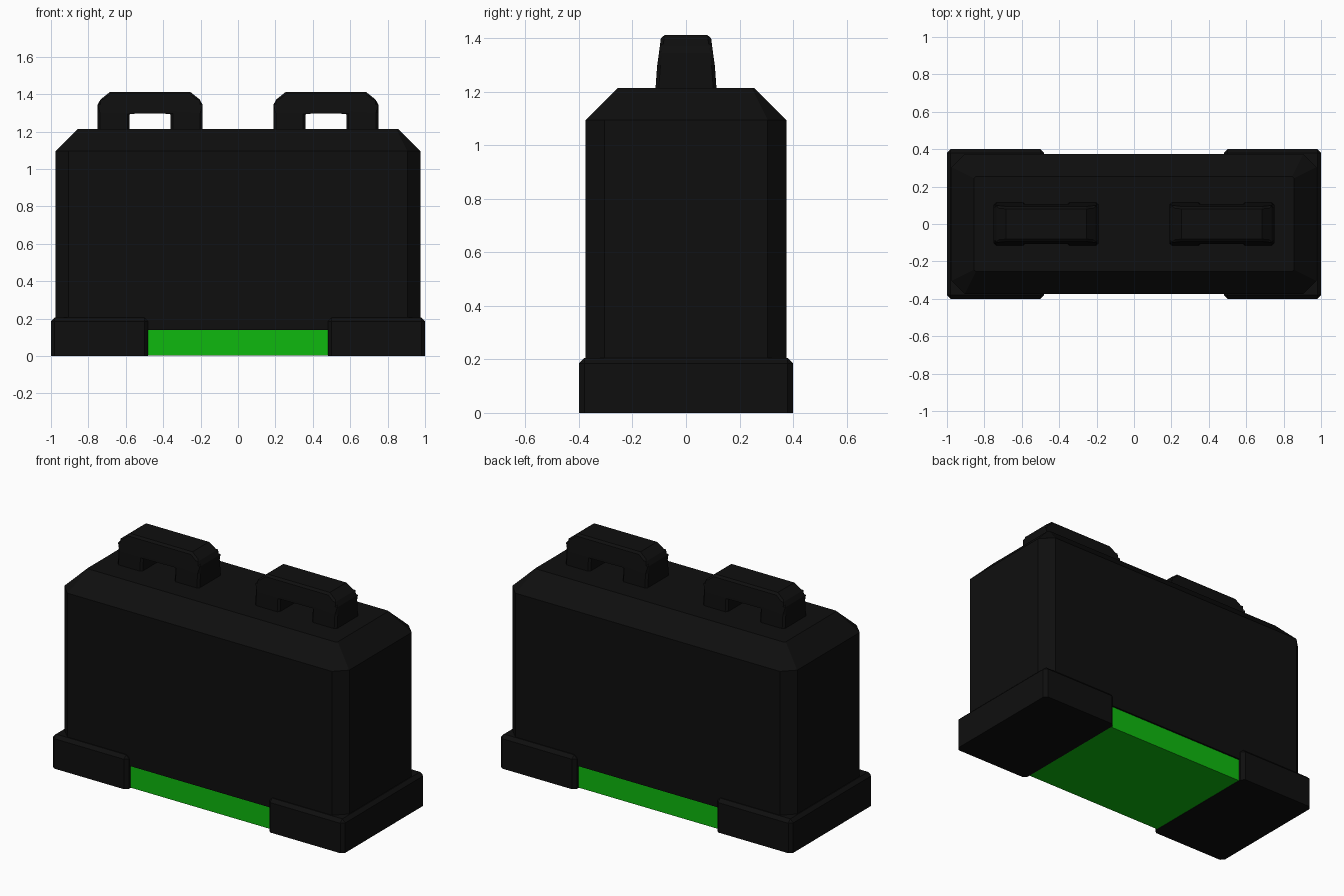
import bpy
import bmesh

cube = bpy.data.objects.get("Cube")
if cube:
    bpy.data.objects.remove(cube, do_unlink=True)


def material(name, rgb):
    mat = bpy.data.materials.new(name)
    mat.use_nodes = True
    colour = (*rgb, 1)
    mat.diffuse_color = colour
    mat.node_tree.nodes["Principled BSDF"].inputs["Base Color"].default_value = colour
    return mat


BLACK = material("black", (0.0045, 0.0045, 0.0045))
GREEN = material("green", (0.0045, 0.48, 0.0045))


def finish(name, bm, mat):
    bmesh.ops.recalc_face_normals(bm, faces=bm.faces)
    mesh = bpy.data.meshes.new(name)
    bm.to_mesh(mesh)
    bm.free()
    mesh.materials.append(mat)
    obj = bpy.data.objects.new(name, mesh)
    bpy.context.collection.objects.link(obj)
    return obj


def box(low, high):
    bm = bmesh.new()
    bmesh.ops.create_cube(bm, size=1)
    for v in bm.verts:
        v.co = [h if c > 0 else l for c, l, h in zip(v.co, low, high)]
    return bm


# Body: lofted rectangular rings with cut corners
def ring(bm, x, y, cut, z):
    quarter = [(x, y - cut), (x - cut, y)]
    points = quarter + [(-a, b) for a, b in reversed(quarter)]
    points += [(-a, -b) for a, b in points]
    return [bm.verts.new((a, b, z)) for a, b in points]


bm = bmesh.new()
rings = [ring(bm, 0.975, 0.375, 0.07, 0.14),
         ring(bm, 0.975, 0.375, 0.07, 1.095),
         ring(bm, 0.855, 0.255, 0.01, 1.215)]
for lower, upper in zip(rings, rings[1:]):
    for i in range(8):
        j = (i + 1) % 8
        bm.faces.new((lower[i], lower[j], upper[j], upper[i]))
bm.faces.new(rings[0])
bm.faces.new(rings[-1])
finish("body", bm, BLACK)

# Green base block between the feet
finish("base_block", box((-0.5, -0.365, 0.002), (0.5, 0.365, 0.142)), GREEN)


# Handles: an arch outline given depth, tapering towards the top
def half_depth(z):
    if z < 1.3:
        return 0.115 - 0.09 * max(0, z - 1.215)
    return 0.107 - 0.13 * (z - 1.3)


ARCH = [(0.28, 1.2), (0.28, 1.345), (0.265, 1.372), (0.215, 1.412)]
OPENING = [(0.11, 1.29), (0.11, 1.2)]


def handle(name, centre):
    half = ARCH + [(0.1, 1.3)] + OPENING
    outer = ARCH + [(-x, z) for x, z in reversed(ARCH)]
    inner = [(-0.11, 1.2), (-0.11, 1.29), (-0.1, 1.3), (0.1, 1.3)] + OPENING
    bm = bmesh.new()
    front = bm.faces.new([bm.verts.new((x, -1, z)) for x, z in outer + inner])
    extruded = bmesh.ops.extrude_face_region(bm, geom=[front])["geom"]
    for v in extruded:
        if isinstance(v, bmesh.types.BMVert):
            v.co.y = 1
    for z in (1.3, 1.345, 1.372):
        geom = bm.verts[:] + bm.edges[:] + bm.faces[:]
        bmesh.ops.bisect_plane(bm, geom=geom, plane_co=(0, 0, z), plane_no=(0, 0, 1))
    for v in bm.verts:
        v.co.y *= half_depth(v.co.z)
        v.co.x += centre
    obj = finish(name, bm, BLACK)
    bevel = obj.modifiers.new("soft_edges", "BEVEL")
    bevel.width = 0.012
    bevel.segments = 1
    bevel.limit_method = 'ANGLE'
    bevel.angle_limit = 0.9


# Feet: boxes with every edge but the bottom ones chamfered
def foot(name, low_x, high_x):
    bm = box((low_x, -0.4, 0), (high_x, 0.4, 0.205))
    edges = [e for e in bm.edges if any(v.co.z > 0.1 for v in e.verts)]
    bmesh.ops.bevel(bm, geom=edges, offset=0.02, segments=1, affect='EDGES')
    finish(name, bm, BLACK)


for side, s in (("left", 1), ("right", -1)):
    handle(side + "_handle", s * 0.47)
    foot(side + "_foot", *sorted((s * 0.48, s)))
